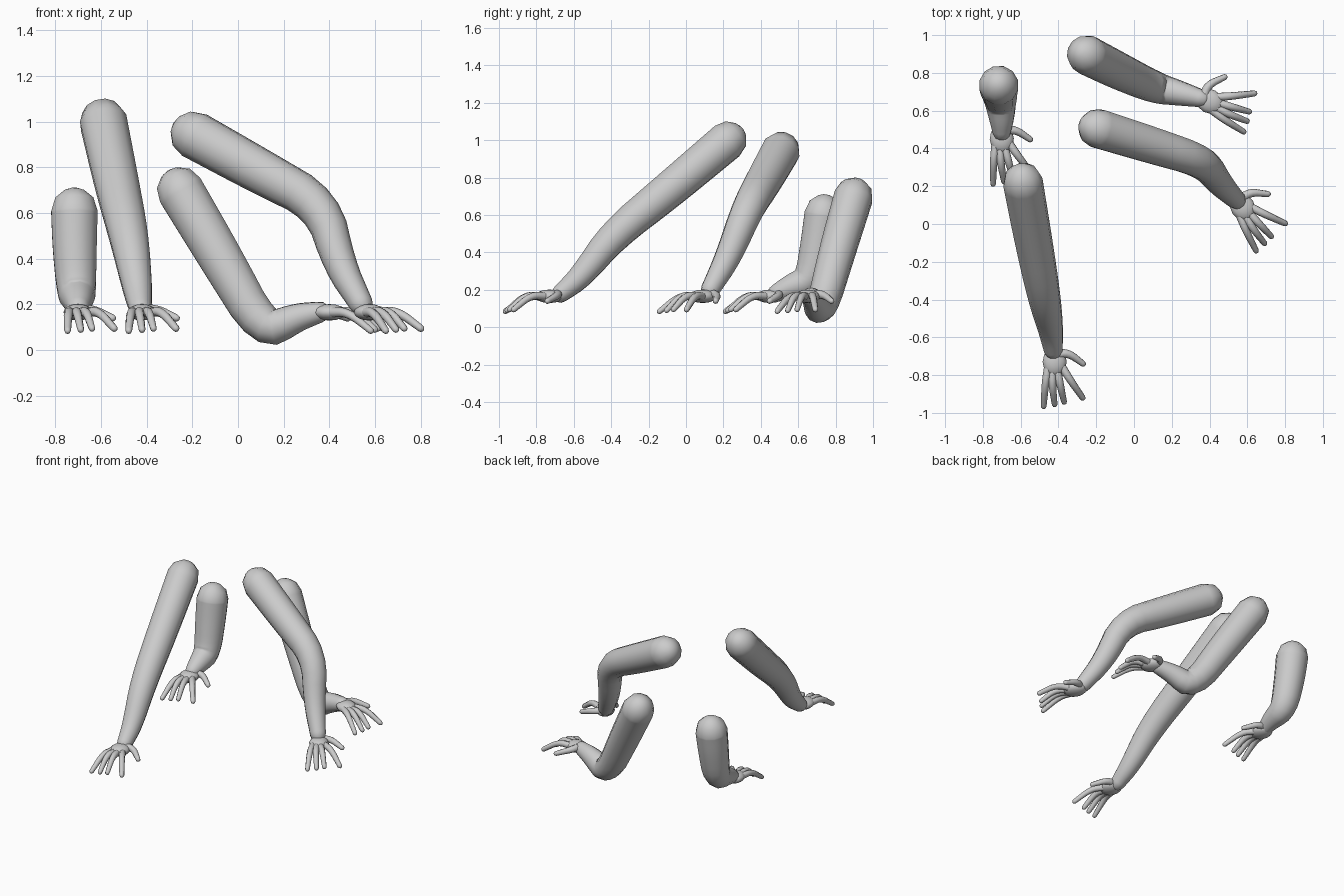
import bpy, bmesh, math
from mathutils import Vector, Matrix

if "Cube" in bpy.data.objects:
    bpy.data.objects.remove(bpy.data.objects["Cube"])


def soften(pts, times):
    # corner cutting on (x, y, z, radius) points, keeping both ends
    for _ in range(times):
        out = [pts[0]]
        for a, b in zip(pts, pts[1:]):
            out += [a.lerp(b, 0.25), a.lerp(b, 0.75)]
        pts = out + [pts[-1]]
    return pts


def tube(bm, points, sides, times=2):
    # round tube with varying radius and domed ends; the path ends are dome centres
    pts = soften([Vector(p) for p in points], times)
    pos = [p.xyz for p in pts]
    rad = [p.w for p in pts]
    d0 = (pos[0] - pos[1]).normalized()
    d1 = (pos[-1] - pos[-2]).normalized()
    dome = [(math.sin(a), math.cos(a)) for a in map(math.radians, (35, 65, 84))]
    p0, r0, p1, r1 = pos[0], rad[0], pos[-1], rad[-1]
    for h, w in dome:
        if h < 0.99:
            pos = [p0 + d0 * r0 * h] + pos + [p1 + d1 * r1 * h]
            rad = [r0 * w] + rad + [r1 * w]
    pos = [p0 + d0 * r0] + pos + [p1 + d1 * r1]
    rad = [r0 * 0.15] + rad + [r1 * 0.15]
    tangent = (pos[1] - pos[0]).normalized()
    side = tangent.orthogonal().normalized()
    rings = []
    for i, (p, r) in enumerate(zip(pos, rad)):
        t = (pos[min(i + 1, len(pos) - 1)] - pos[max(i - 1, 0)]).normalized()
        side = (side - t * side.dot(t)).normalized()
        up = t.cross(side)
        rings.append([bm.verts.new(p + r * (side * math.cos(k * math.tau / sides)
                                            + up * math.sin(k * math.tau / sides)))
                      for k in range(sides)])
    for a, b in zip(rings, rings[1:]):
        for k in range(sides):
            n = (k + 1) % sides
            bm.faces.new((a[k], a[n], b[n], b[k]))
    bm.faces.new(rings[0][::-1])
    bm.faces.new(rings[-1])


def finish(bm, name, matrix=None):
    bmesh.ops.recalc_face_normals(bm, faces=bm.faces)
    mesh = bpy.data.meshes.new(name)
    bm.to_mesh(mesh)
    bm.free()
    for f in mesh.polygons:
        f.use_smooth = True
    ob = bpy.data.objects.new(name, mesh)
    if matrix:
        ob.matrix_world = matrix
    bpy.context.collection.objects.link(ob)


# digits relative to the palm centre, fingers pointing to -y, thumb on +x
DIGITS = [
    [(-.035, -.03, .0, .022), (-.05, -.12, .0, .02), (-.058, -.235, -.08, .015)],
    [(-.012, -.04, .0, .022), (-.012, -.13, .005, .02), (.0, -.225, -.075, .015)],
    [(.012, -.04, .0, .022), (.03, -.125, .005, .02), (.05, -.212, -.07, .015)],
    [(.035, -.02, .0, .022), (.085, -.10, .005, .02), (.148, -.19, -.07, .016)],
    [(.0, .035, .01, .026), (.07, .05, .01, .022), (.15, -.01, -.025, .016)],
]

# name, shoulder-to-wrist path, palm centre, hand turn
ARMS = [
    ("back_left", [(-.716, .735, .605, .105), (-.715, .71, .45, .1), (-.707, .665, .25, .088),
                   (-.70, .56, .215, .068), (-.70, .49, .185, .05)], (-.70, .45, .165), 3),
    ("front_left", [(-.588, .22, .995, .106), (-.53, -.10, .725, .1), (-.475, -.39, .49, .088),
                    (-.44, -.56, .27, .067), (-.427, -.67, .18, .05)], (-.42, -.73, .165), 0),
    ("front_right", [(-.19, .505, .94, .106), (.10, .415, .78, .1), (.37, .33, .635, .088),
                     (.445, .225, .37, .072), (.54, .13, .2, .052)], (.575, .09, .165), 31),
    ("back_right", [(-.25, .895, .695, .106), (-.08, .81, .41, .1), (.115, .72, .075, .085),
                    (.25, .69, .14, .066), (.355, .665, .165, .048)], (.40, .65, .165), 62),
]

for name, path, palm, turn in ARMS:
    # upper arm and forearm
    bm = bmesh.new()
    tube(bm, path, 12)
    finish(bm, name + "_arm")
    # palm with four fingers and thumb
    bm = bmesh.new()
    shape = Matrix.Translation((0, .0, 0)) @ Matrix.Diagonal((.064, .078, .036, 1))
    bmesh.ops.create_uvsphere(bm, u_segments=12, v_segments=8, radius=1, matrix=shape)
    for digit in DIGITS:
        tube(bm, digit, 8)
    finish(bm, name + "_hand",
           Matrix.Translation(palm) @ Matrix.Rotation(math.radians(turn), 4, 'Z'))
